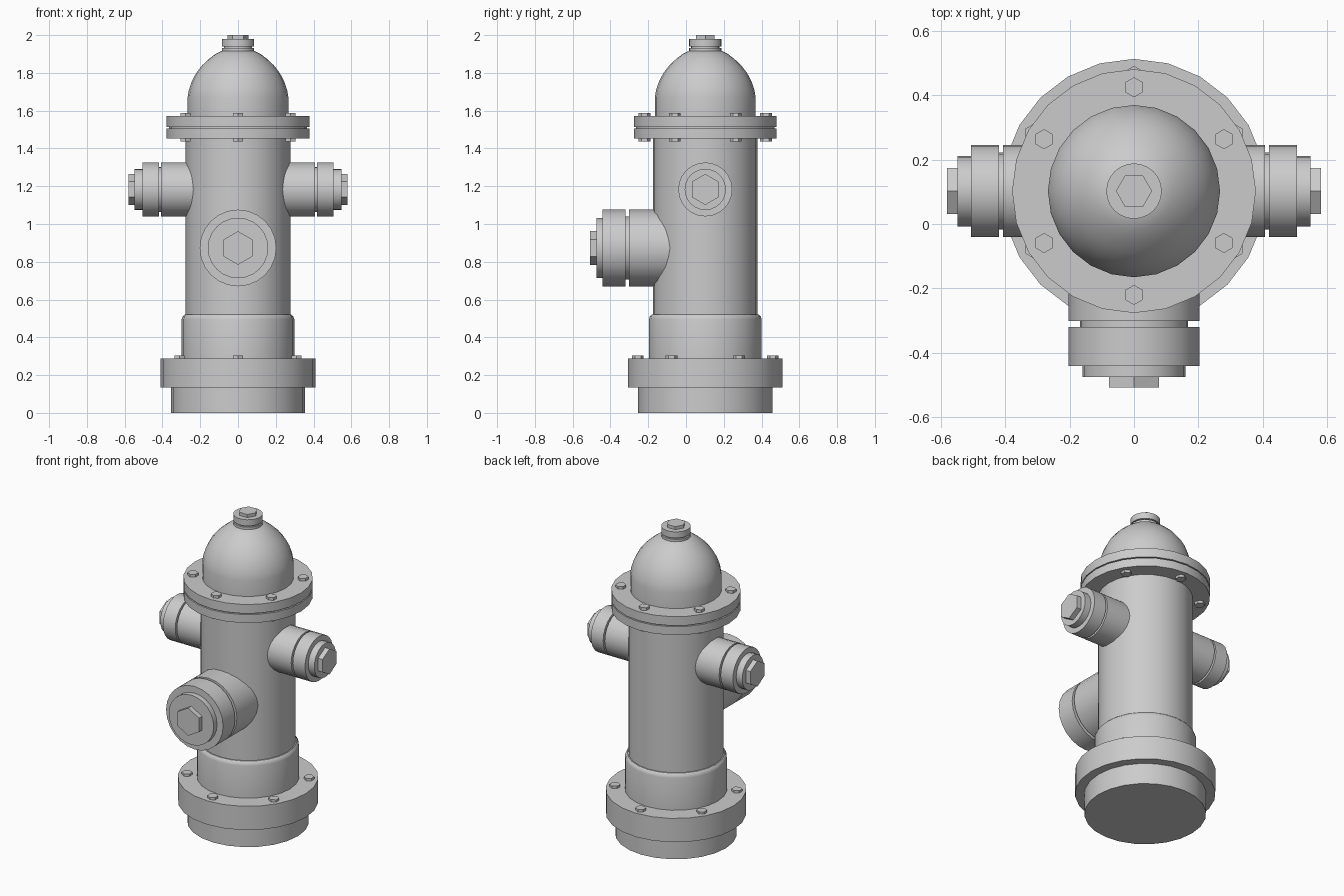
import bpy, bmesh
from math import radians, sin, cos, pi
from mathutils import Matrix

if "Cube" in bpy.data.objects:
    bpy.data.objects.remove(bpy.data.objects["Cube"])

CY = 0.102  # the main axis sits slightly behind the origin
AXIS = Matrix.Translation((0, CY, 0))


def lathe(name, profile, matrix=AXIS, seg=24, phase=pi / 2):
    """Closed solid turned around local z; profile is (radius, height) from bottom to top."""
    bm = bmesh.new()
    rings = [[bm.verts.new((r * cos(phase + 2 * pi * i / seg),
                            r * sin(phase + 2 * pi * i / seg), h)) for i in range(seg)]
             for r, h in profile]
    for a, b in zip(rings, rings[1:]):
        for i in range(seg):
            j = (i + 1) % seg
            bm.faces.new((a[i], a[j], b[j], b[i]))
    bm.faces.new(rings[0][::-1])
    bm.faces.new(rings[-1])
    bm.transform(matrix)
    mesh = bpy.data.meshes.new(name)
    bm.to_mesh(mesh)
    bm.free()
    ob = bpy.data.objects.new(name, mesh)
    bpy.context.collection.objects.link(ob)
    bpy.ops.object.select_all(action='DESELECT')
    ob.select_set(True)
    bpy.context.view_layer.objects.active = ob
    bpy.ops.object.shade_smooth_by_angle(angle=radians(35))
    return ob


def cyl(name, r, z0, z1, **kw):
    return lathe(name, [(r, z0), (r, z1)], **kw)


def bolt_ring(name, radius, z0, z1):
    """Six hexagonal bolt heads around the main axis."""
    for k in range(6):
        a = radians(90 + 60 * k)
        place = Matrix.Translation((radius * cos(a), CY + radius * sin(a), 0))
        cyl(f"{name}_{k + 1}", 0.031, z0, z1, matrix=place, seg=6)


def outlet(name, z, turn, r, groove_r, disc_r, nut_r, ends):
    """Capped hose outlet; ends = distances of neck, groove, cap, disc, nut from the main axis."""
    neck, groove, cap, disc, nut = ends
    m = (Matrix.Translation((0, CY, z)) @ Matrix.Rotation(turn, 4, 'Z')
         @ Matrix.Rotation(pi / 2, 4, 'X'))
    lathe(name, [(r, 0.15), (r, neck), (groove_r, neck), (groove_r, groove), (r, groove),
                 (r, cap), (disc_r, cap), (disc_r, disc)], m)
    cyl(name + "_nut", nut_r, disc - 0.01, nut, matrix=m, seg=6)


# Base and barrel
lathe("base", [(0.355, 0), (0.355, 0.135), (0.41, 0.135), (0.41, 0.288), (0.298, 0.288),
               (0.298, 0.495), (0.294, 0.51), (0.284, 0.52), (0.27, 0.52)])
cyl("barrel", 0.277, 0.5, 1.46)
bolt_ring("base_bolt", 0.357, 0.28, 0.303)

# Double flange with bolts above and below
lathe("flange", [(0.378, 1.452), (0.378, 1.506), (0.366, 1.506), (0.366, 1.513),
                 (0.378, 1.513), (0.378, 1.571)])
bolt_ring("flange_bolt", 0.322, 1.436, 1.588)

# Domed bonnet with straight skirt
lathe("bonnet", [(0.267, 1.56), (0.267, 1.67), (0.26, 1.71), (0.244, 1.757), (0.221, 1.8),
                 (0.19, 1.84), (0.155, 1.873), (0.12, 1.9), (0.085, 1.917), (0.04, 1.925)])

# Top collar and operating nut
lathe("top_collar", [(0.086, 1.905), (0.086, 1.932), (0.075, 1.932), (0.075, 1.94),
                     (0.086, 1.94), (0.086, 1.98)])
cyl("top_nut", 0.056, 1.97, 2.0, seg=6, phase=0)

# Front pumper outlet and two side outlets
outlet("front_outlet", 0.873, 0, 0.203, 0.168, 0.16, 0.089,
       (0.403, 0.421, 0.543, 0.577, 0.609))
for side, turn in (("right", pi / 2), ("left", -pi / 2)):
    outlet(side + "_outlet", 1.183, turn, 0.143, 0.119, 0.109, 0.082,
           (0.407, 0.418, 0.505, 0.548, 0.58))
